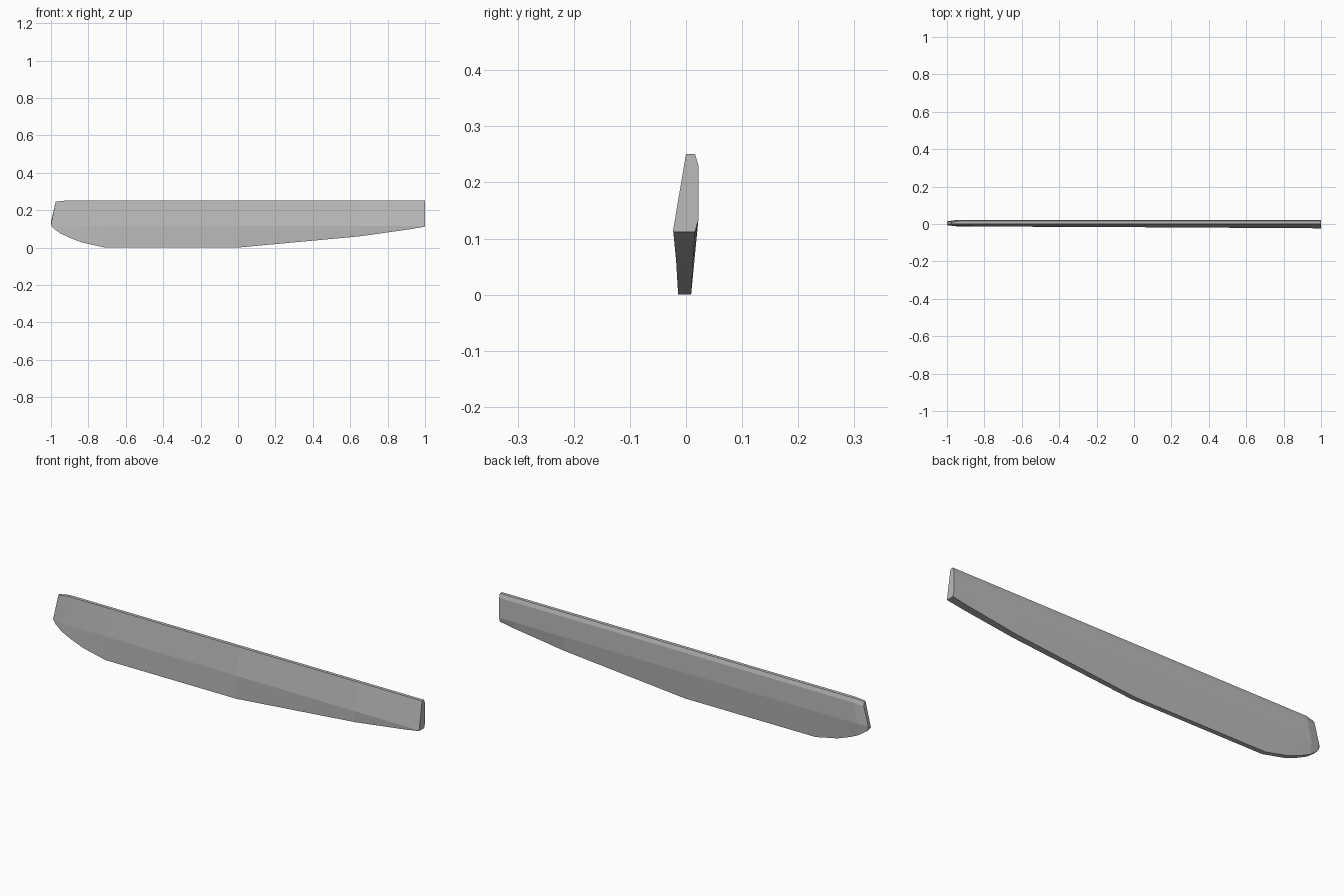
import bpy
import bmesh

cube = bpy.data.objects.get("Cube")
if cube:
    bpy.data.objects.remove(cube, do_unlink=True)

grey = bpy.data.materials.new("plain grey")
grey.use_nodes = True
colour = (0.5, 0.5, 0.5, 1)
grey.diffuse_color = colour
grey.node_tree.nodes["Principled BSDF"].inputs["Base Color"].default_value = colour

# Lower edge of the blade from nose to square end: x, z
KEEL = [(-1, 0.122), (-0.985, 0.103), (-0.95, 0.078), (-0.9, 0.054), (-0.83, 0.028),
        (-0.71, 0.002), (0, 0.002), (0.65, 0.062), (0.92, 0.1), (1, 0.114)]
TOP = 0.253


def section(x, z):
    """Cross-section, with the upper nose raked back."""
    rake = min(1, (x + 1) / 0.05)          # 0 at the nose, 1 on the body
    top_x = x + 0.025 * (1 - x) / 2
    back = 0.014 + 0.008 * rake
    crest = TOP - 0.006 * (1 - rake)
    mid_y = -0.017 - 0.006 * x + 0.005 * (1 - rake)
    mid_z = max(0.117, z + 0.002)
    low_front = mid_y + (-0.014 - mid_y) * (mid_z - z) / 0.115
    low_back = min(back - 0.004, 0.009 + 0.06 * z)
    return [(top_x, 0, crest), (top_x, back - 0.006, crest), (top_x, back, crest - 0.02),
            (x, back, 0.135), (x, low_back, z), (x, low_front, z), (x, mid_y, mid_z)]


# Blade: cross-sections joined along its length, closed at both ends
bm = bmesh.new()
rings = [[bm.verts.new(p) for p in section(x, z)] for x, z in KEEL]
for a, b in zip(rings, rings[1:]):
    for i in range(len(a)):
        j = (i + 1) % len(a)
        bm.faces.new((a[i], a[j], b[j], b[i]))
bm.faces.new(rings[0])
bm.faces.new(rings[-1])
bmesh.ops.recalc_face_normals(bm, faces=bm.faces)
bmesh.ops.translate(bm, verts=bm.verts, vec=(0, 0, -min(v.co.z for v in bm.verts)))
mesh = bpy.data.meshes.new("blade")
bm.to_mesh(mesh)
bm.free()
mesh.materials.append(grey)
blade = bpy.data.objects.new("blade", mesh)
bpy.context.collection.objects.link(blade)
